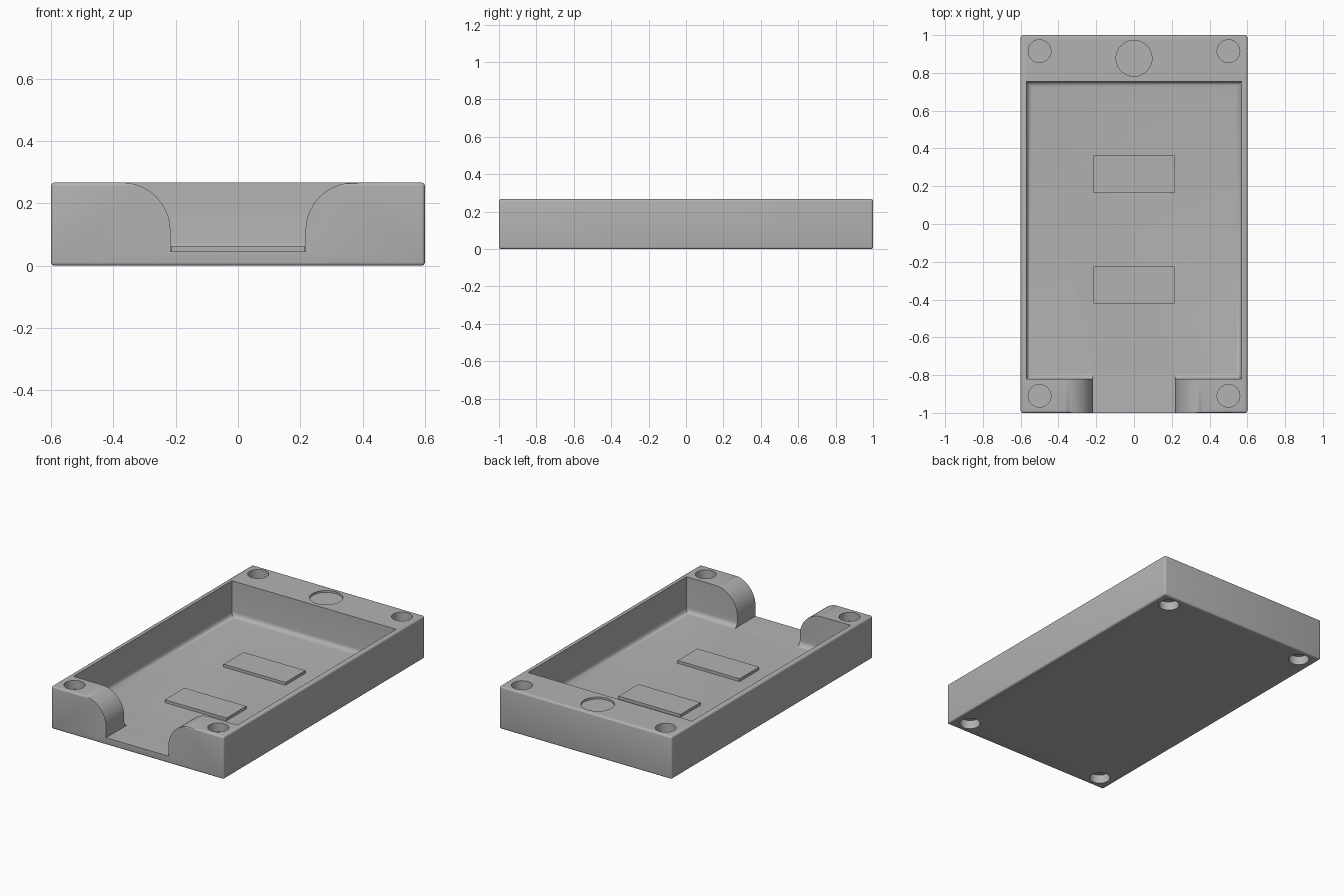
import bpy, bmesh, math
from mathutils import Matrix

if "Cube" in bpy.data.objects:
    bpy.data.objects.remove(bpy.data.objects["Cube"])

W, L, H = 0.6, 1.0, 0.267      # half width, half length, height
FLOOR = 0.045                  # pocket floor height

grey = bpy.data.materials.new("plain grey")
grey.diffuse_color = (0.45, 0.45, 0.45, 1)
grey.use_nodes = True
grey.node_tree.nodes["Principled BSDF"].inputs["Base Color"].default_value = grey.diffuse_color


def make(name, bm):
    bmesh.ops.recalc_face_normals(bm, faces=bm.faces)
    me = bpy.data.meshes.new(name)
    bm.to_mesh(me)
    bm.free()
    me.materials.append(grey)
    ob = bpy.data.objects.new(name, me)
    bpy.context.collection.objects.link(ob)
    return ob


def box(x0, x1, y0, y1, z0, z1):
    bm = bmesh.new()
    bmesh.ops.create_cube(bm, size=1)
    for v in bm.verts:
        v.co.x = x1 if v.co.x > 0 else x0
        v.co.y = y1 if v.co.y > 0 else y0
        v.co.z = z1 if v.co.z > 0 else z0
    return bm


def bevel(bm, edges, r, seg):
    bmesh.ops.bevel(bm, geom=edges, offset=r, segments=seg, profile=0.5,
                    affect='EDGES', clamp_overlap=True)


def cylinder(name, x, y, z0, z1, r):
    bm = bmesh.new()
    bmesh.ops.create_cone(bm, cap_ends=True, segments=48, radius1=r, radius2=r,
                          depth=z1 - z0,
                          matrix=Matrix.Translation((x, y, (z0 + z1) / 2)))
    return make(name, bm)


def cut(target, cutter):
    mod = target.modifiers.new("cut", 'BOOLEAN')
    mod.operation, mod.solver, mod.object = 'DIFFERENCE', 'EXACT', cutter
    bpy.context.view_layer.objects.active = target
    bpy.ops.object.modifier_apply(modifier=mod.name)
    bpy.data.objects.remove(cutter)


# tray block with softened outer edges
bm = box(-W, W, -L, L, 0, H)
bevel(bm, bm.edges[:], 0.011, 4)
tray = make("tray", bm)

# pocket with a fillet around its floor
bm = box(-0.57, 0.57, -0.82, 0.755, FLOOR, 0.4)
bevel(bm, [e for e in bm.edges if all(v.co.z < 0.1 for v in e.verts)], 0.03, 6)
cut(tray, make("pocket_cutter", bm))

# front opening with rounded shoulders
HALF, R = 0.217, 0.155
right = [(HALF, FLOOR)]
for i in range(17):
    a = math.pi - i / 16 * math.pi / 2
    right.append((HALF + R + R * math.cos(a), H - R + R * math.sin(a)))
right.append((HALF + R, 0.4))
outline = right + [(-x, z) for x, z in reversed(right)]
bm = bmesh.new()
face = bm.faces.new([bm.verts.new((x, -1.1, z)) for x, z in outline])
ext = bmesh.ops.extrude_face_region(bm, geom=[face])
for g in ext["geom"]:
    if isinstance(g, bmesh.types.BMVert):
        g.co.y = -0.785
cut(tray, make("opening_cutter", bm))

# blind round holes in the corners, on top and underneath
for x in (-0.5, 0.5):
    for y in (-0.91, 0.915):
        cut(tray, cylinder("top_hole_cutter", x, y, H - 0.055, 0.4, 0.06))
        cut(tray, cylinder("bottom_hole_cutter", x, y, -0.1, 0.055, 0.06))

# shallow round recess in the back rim
cut(tray, cylinder("recess_cutter", 0, 0.877, H - 0.012, 0.4, 0.095))

# raised pads on the pocket floor
pads = [make("front_pad", box(-0.215, 0.215, -0.42, -0.225, FLOOR - 0.005, 0.063)),
        make("back_pad", box(-0.215, 0.215, 0.165, 0.362, FLOOR - 0.005, 0.063))]

for ob in [tray] + pads:
    bpy.ops.object.select_all(action='DESELECT')
    ob.select_set(True)
    bpy.context.view_layer.objects.active = ob
    bpy.ops.object.shade_smooth_by_angle(angle=math.radians(35))
